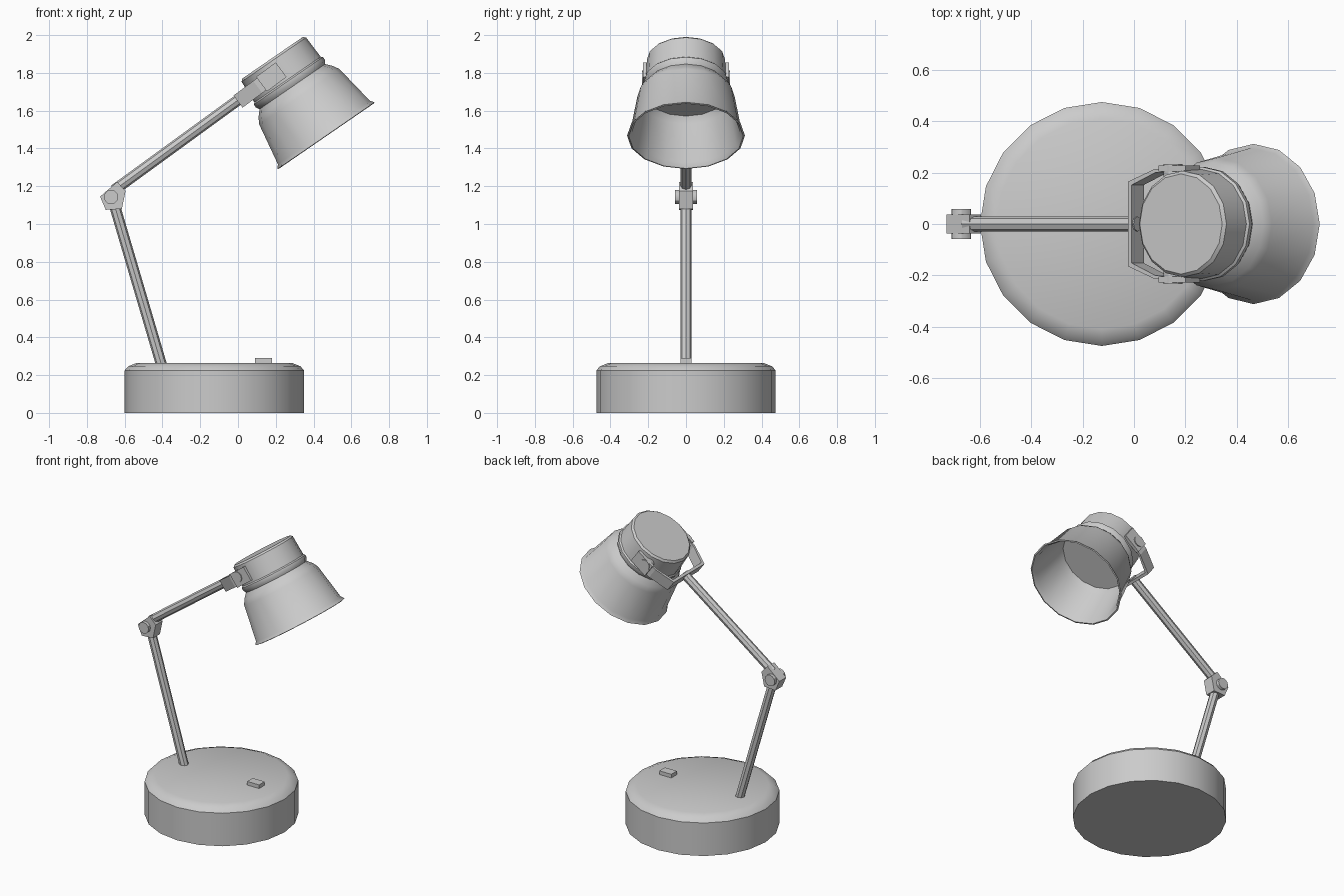
import bpy, bmesh
from math import radians, cos, sin, pi
from mathutils import Matrix, Vector

if "Cube" in bpy.data.objects:
    bpy.data.objects.remove(bpy.data.objects["Cube"])


def finish(name, bm, matrix=Matrix(), smooth=None):
    bmesh.ops.recalc_face_normals(bm, faces=bm.faces)
    me = bpy.data.meshes.new(name)
    bm.to_mesh(me)
    bm.free()
    me.transform(matrix)
    ob = bpy.data.objects.new(name, me)
    bpy.context.collection.objects.link(ob)
    if smooth:
        bpy.ops.object.select_all(action='DESELECT')
        ob.select_set(True)
        bpy.context.view_layer.objects.active = ob
        bpy.ops.object.shade_smooth_by_angle(angle=radians(smooth))
    return ob


def lathe(name, profile, sides, matrix=Matrix(), smooth=40):
    """Revolve (radius, height) points about z and cap both ends."""
    bm = bmesh.new()
    rings = [[bm.verts.new((r * cos(2 * pi * i / sides), r * sin(2 * pi * i / sides), z))
              for i in range(sides)] for r, z in profile]
    for a, b in zip(rings, rings[1:]):
        for i in range(sides):
            j = (i + 1) % sides
            bm.faces.new((a[i], a[j], b[j], b[i]))
    bm.faces.new(rings[0])
    bm.faces.new(rings[-1])
    return finish(name, bm, matrix, smooth)


def rod(name, a, b, radius, sides):
    a, b = Vector(a), Vector(b)
    d = b - a
    m = Matrix.Translation(a) @ d.to_track_quat('Z', 'Y').to_matrix().to_4x4()
    return lathe(name, [(radius, 0), (radius, d.length)], sides, m, 30)


def prism(name, outline, half, matrix=Matrix()):
    """Extrude an xy outline from -half to +half in z."""
    bm = bmesh.new()
    f = bm.faces.new([bm.verts.new((x, y, -half)) for x, y in outline])
    top = bmesh.ops.extrude_face_region(bm, geom=[f])['geom']
    bmesh.ops.translate(bm, vec=(0, 0, 2 * half),
                        verts=[v for v in top if isinstance(v, bmesh.types.BMVert)])
    return finish(name, bm, matrix)


def rect(x0, x1, y0, y1):
    return [(x0, y0), (x1, y0), (x1, y1), (x0, y1)]


# base and switch
lathe("base", [(.475, 0), (.475, .225), (.455, .247), (.41, .265)], 20,
      Matrix.Translation((-.125, 0, 0)))
prism("switch", rect(.09, .18, -.03, .03), .02, Matrix.Translation((0, 0, .27)))

# arms
rod("lower_arm", (-.395, 0, .22), (-.657, 0, 1.11), .029, 8)
rod("upper_arm", (-.655, 0, 1.18), (.015, 0, 1.667), .029, 8)

# elbow joint with bolt through it
prism("elbow", [(-.73, 1.145), (-.64, 1.223), (-.595, 1.175), (-.615, 1.08), (-.70, 1.075)],
      .037, Matrix.Rotation(pi / 2, 4, 'X'))
rod("elbow_bolt", (-.672, -.058, 1.143), (-.672, .058, 1.143), .038, 12)

# U-shaped yoke, aligned with the upper arm
tilt = Matrix.Translation((0, 0, 1.648)) @ Matrix.Rotation(radians(-36.5), 4, 'Y')
outer = [(0, .165), (.13, .214), (.27, .222)]
inner = [(.27, .208), (.132, .20), (.018, .152)]
half = outer + inner
prism("yoke", half + [(x, -y) for x, y in reversed(half)], .04, tilt)
for side, s in (("left", -1), ("right", 1)):
    prism(side + "_yoke_pad", rect(.155, .284, s * .205, s * .227), .048, tilt)
    rod(side + "_pivot_bolt", (.152, s * .18, 1.775), (.152, s * .233, 1.775), .037, 12)

# lamp head: closed cap, flared shade, hollow inside
profile = [(.195, 0), (.207, -.012), (.213, -.14), (.222, -.148), (.222, -.165),
           (.211, -.185), (.24, -.218), (.258, -.25), (.296, -.48), (.312, -.50),
           (.303, -.503), (.286, -.478), (.248, -.255), (.225, -.22)]
lathe("lamp_head", profile, 16,
      Matrix.Translation((.183, 0, 1.88)) @ Matrix.Rotation(radians(-34.5), 4, 'Y'))
